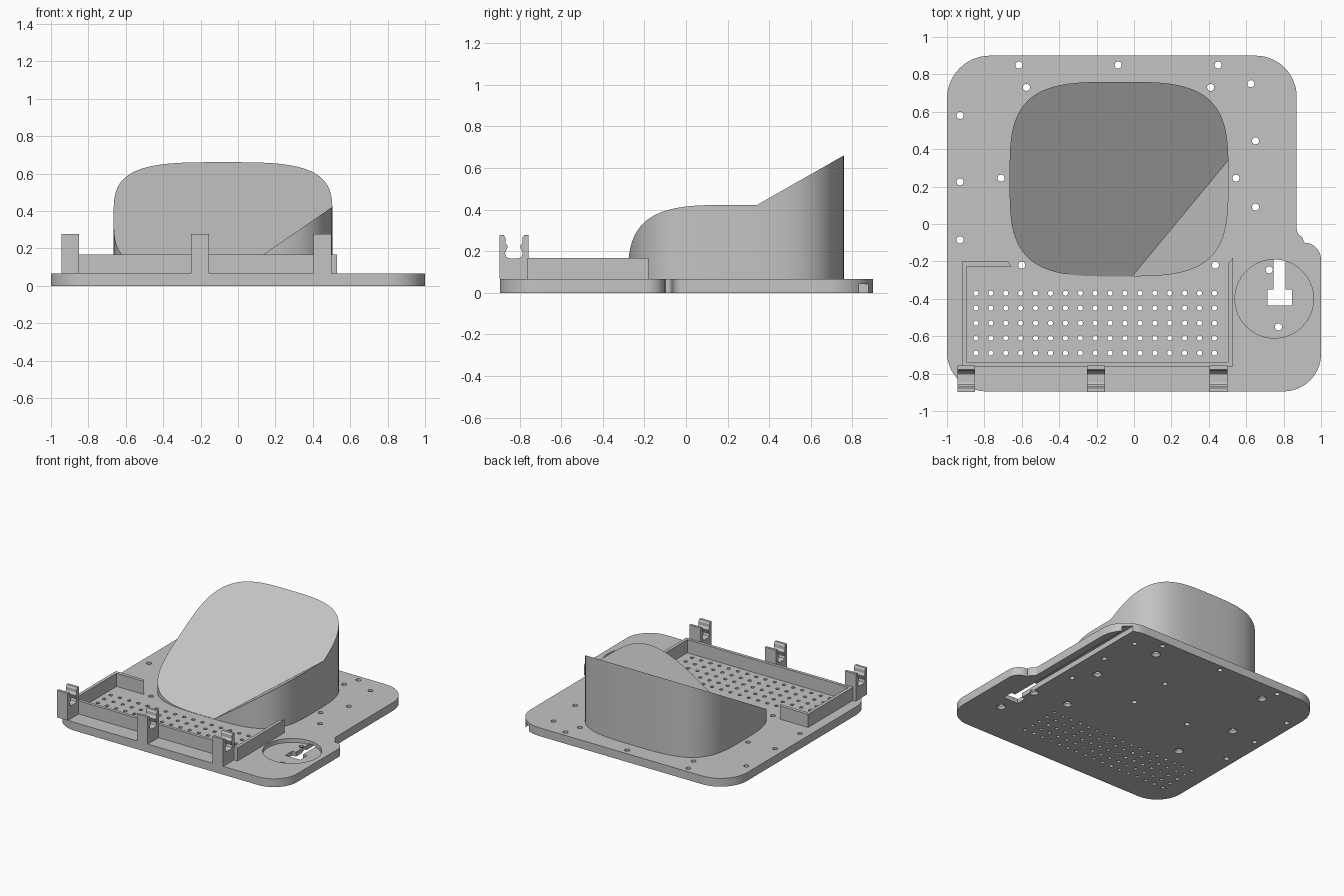
import bpy, bmesh, math
from mathutils import Vector, Matrix

if "Cube" in bpy.data.objects:
    bpy.data.objects.remove(bpy.data.objects["Cube"])

grey = bpy.data.materials.new("plain grey")
grey.use_nodes = True
COLOUR = (0.55, 0.55, 0.55, 1)
grey.diffuse_color = COLOUR
grey.node_tree.nodes["Principled BSDF"].inputs["Base Color"].default_value = COLOUR


def finish(bm, name):
    """Turn a bmesh into a named object."""
    bmesh.ops.recalc_face_normals(bm, faces=bm.faces[:])
    mesh = bpy.data.meshes.new(name)
    bm.to_mesh(mesh)
    bm.free()
    mesh.materials.append(grey)
    obj = bpy.data.objects.new(name, mesh)
    bpy.context.collection.objects.link(obj)
    return obj


def smooth(obj):
    bpy.ops.object.select_all(action="DESELECT")
    obj.select_set(True)
    bpy.context.view_layer.objects.active = obj
    bpy.ops.object.shade_smooth_by_angle(angle=math.radians(30))


def prism(points, low, high, axis="z"):
    """Extrude a flat profile along z, or a (y, z) profile along x."""
    bm = bmesh.new()
    place = (lambda p, h: (p[0], p[1], h)) if axis == "z" else (lambda p, h: (h, p[0], p[1]))
    bottom = [bm.verts.new(place(p, low)) for p in points]
    top = [bm.verts.new(place(p, high)) for p in points]
    bm.faces.new(bottom)
    bm.faces.new(top)
    for i in range(len(points)):
        j = (i + 1) % len(points)
        bm.faces.new((bottom[i], bottom[j], top[j], top[i]))
    return bm


def rect(x0, x1, y0, y1):
    return [(x0, y0), (x1, y0), (x1, y1), (x0, y1)]


def rounded(corners, steps=14):
    """Round each corner (x, y, setback) with a circular arc."""
    out = []
    for i, (x, y, r) in enumerate(corners):
        b = Vector((x, y))
        to_prev = (Vector(corners[i - 1][:2]) - b).normalized()
        to_next = (Vector(corners[(i + 1) % len(corners)][:2]) - b).normalized()
        a, c = b + to_prev * r, b + to_next * r
        w = math.sin(to_prev.angle(to_next) / 2)
        for k in range(steps + 1):
            t = k / steps
            u, v, s = (1 - t) ** 2, 2 * t * (1 - t) * w, t * t
            out.append((a * u + b * v + c * s) / (u + v + s))
    return out


def drills(spots, r_low, r_high, low, high, sides):
    bm = bmesh.new()
    for x, y in spots:
        bmesh.ops.create_cone(bm, cap_ends=True, segments=sides, radius1=r_low,
                              radius2=r_high, depth=high - low,
                              matrix=Matrix.Translation((x, y, (low + high) / 2)))
    return bm


def cut(obj, bm):
    """Subtract a cutter and bake the result."""
    cutter = finish(bm, "cutter")
    cutter.hide_render = True
    mod = obj.modifiers.new("cut", "BOOLEAN")
    mod.operation, mod.solver, mod.object = "DIFFERENCE", "EXACT", cutter
    graph = bpy.context.evaluated_depsgraph_get()
    baked = bpy.data.meshes.new_from_object(obj.evaluated_get(graph))
    obj.modifiers.clear()
    obj.data = baked
    bpy.data.objects.remove(cutter)


# Base plate with rounded corners and a small step on the right edge
PLATE = 0.065
plate = finish(prism(rounded([
    (-1, -0.895, 0.21), (1, -0.895, 0.2), (1, -0.1, 0.09), (0.905, -0.1, 0.003),
    (0.905, -0.075, 0.012), (0.87, -0.05, 0.025), (0.87, 0.9, 0.22), (-1, 0.9, 0.23)]),
    0, PLATE), "base_plate")

# Round recess, keyhole and the cable channel beneath
cut(plate, drills([(0.75, -0.4)], 0.21, 0.21, 0.034, 0.1, 64))
cut(plate, prism(rect(0.715, 0.845, -0.435, -0.35), -0.02, 0.09))
cut(plate, prism(rect(0.747, 0.81, -0.36, 1.0), -0.03, 0.041))

# Drainage grid in the tray floor
cut(plate, drills([(-0.845 + 0.0797 * i, -0.69 + 0.08 * j)
                   for i in range(17) for j in range(5)], 0.014, 0.014, -0.04, 0.12, 12))

# Screw holes: plain ones by the rim, countersunk ones around the body
plain = [(-0.615, 0.85), (-0.085, 0.85), (0.45, 0.85), (0.625, 0.75), (0.65, 0.445),
         (0.65, 0.09), (-0.93, 0.58), (-0.93, 0.225), (-0.93, -0.085)]
sunk = [(0.545, 0.245), (0.41, 0.73), (-0.575, 0.73), (-0.71, 0.245),
        (-0.6, -0.22), (0.435, -0.22), (0.723, -0.245), (0.772, -0.55)]
blind = [(0.09, 0.45), (0.09, 0.11), (-0.4, 0.11)]
cut(plate, drills(plain + sunk, 0.019, 0.019, -0.05, 0.13, 20))
cut(plate, drills(sunk, 0.038, 0.012, -0.004, 0.028, 24))
cut(plate, drills(blind, 0.019, 0.019, -0.05, 0.05, 20))
smooth(plate)

# Main body: squarish oval prism topped by two slopes that meet in a valley
CX, CY, RX, RY, POWER = -0.08, 0.24, 0.585, 0.52, 2 / 3.5


def oval(t):
    c, s = math.cos(t), math.sin(t)
    return (CX + RX * math.copysign(abs(c) ** POWER, c),
            CY + RY * math.copysign(abs(s) ** POWER, s))


RISE_Y, RISE_X = 0.571, 0.69
bm = prism([oval(math.tau * i / 144) for i in range(144)], 0.055, 1)
bmesh.ops.bisect_plane(bm, geom=bm.verts[:] + bm.edges[:] + bm.faces[:], dist=1e-5,
                       plane_co=(-0.01, -0.28, 0), plane_no=(RISE_X, -RISE_Y, 0))
for v in bm.verts:
    if v.co.z > 0.9:
        v.co.z = 0.067 + max(RISE_Y * (v.co.y + 0.28), RISE_X * (v.co.x + 0.01))
smooth(finish(bm, "sloped_body"))

# Tray walls with slanted free ends
WALL = 0.168
finish(prism([(-0.92, -0.2), (-0.92, -0.762), (0.53, -0.762), (0.53, -0.18), (0.505, -0.21),
              (0.505, -0.737), (-0.895, -0.737), (-0.895, -0.227), (-0.655, -0.227),
              (-0.675, -0.2)], PLATE - 0.005, WALL), "tray_wall")

# Three spring clips along the front
half = [(0.07, PLATE), (0.07, 0.278), (0.05, 0.278), (0.041, 0.265), (0.041, 0.24),
        (0.029, 0.222), (0.043, 0.19), (0.037, 0.172), (0.02, 0.165)]
mid_y = -0.827
profile = [(mid_y - y, z) for y, z in half] + [(mid_y + y, z) for y, z in reversed(half)]
for side, x in (("right", -0.897), ("middle", -0.203), ("left", 0.452)):
    finish(prism(profile, x - 0.047, x + 0.047, "x"), side + "_clip")
